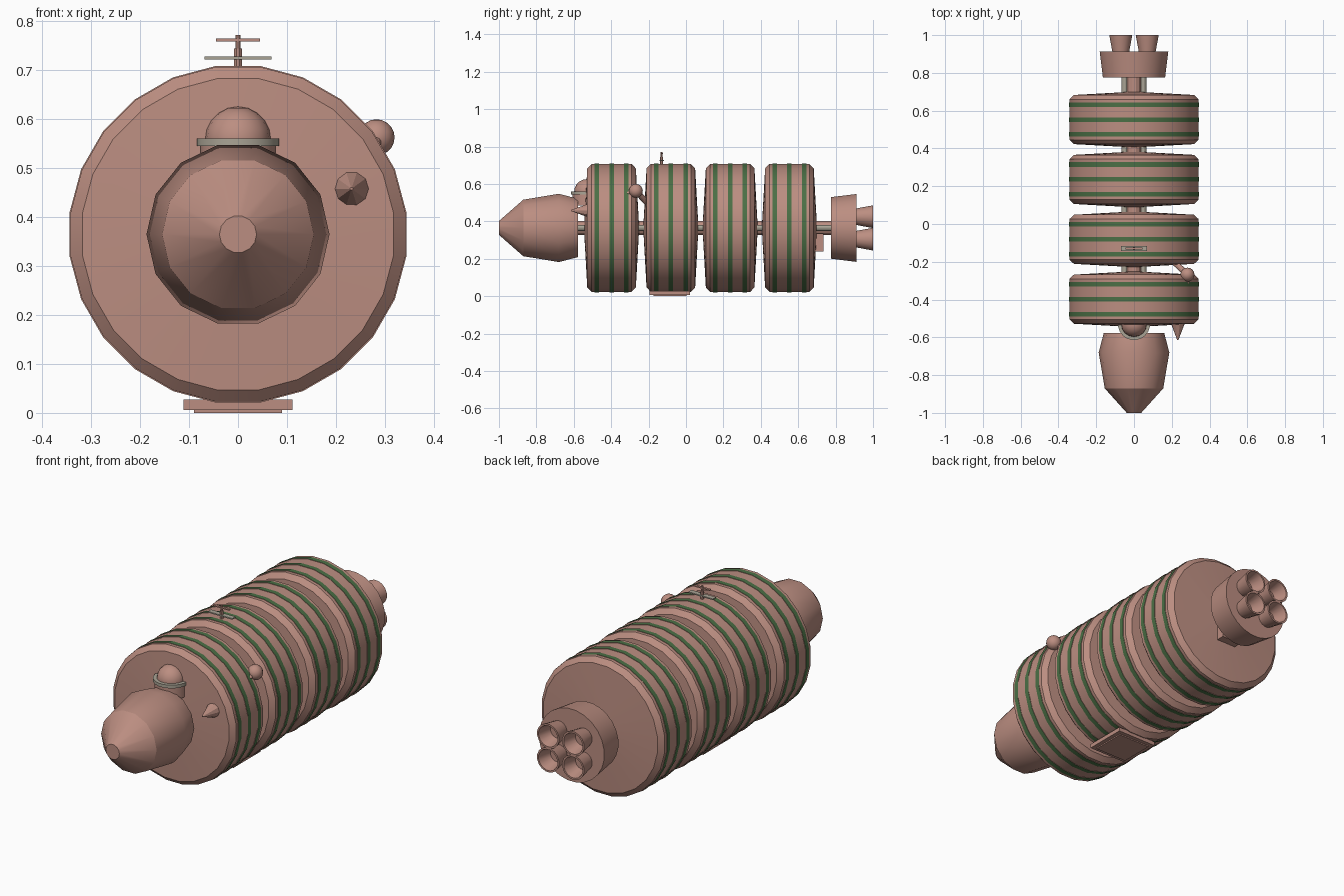
import bpy, bmesh
from math import pi, sin, cos, radians
from mathutils import Vector

cube = bpy.data.objects.get("Cube")
if cube:
    bpy.data.objects.remove(cube)

AXIS = 0.365  # height of the ship's long axis


def material(name, rgb):
    m = bpy.data.materials.new(name)
    m.use_nodes = True
    m.diffuse_color = (*rgb, 1)
    m.node_tree.nodes["Principled BSDF"].inputs["Base Color"].default_value = (*rgb, 1)
    return m


PINK = material("dusty pink", (0.50, 0.27, 0.22))
GREEN = material("stripe green", (0.07, 0.16, 0.06))
GREY = material("warm grey", (0.40, 0.37, 0.30))


def finish(name, bm, mats, smooth=True):
    bmesh.ops.remove_doubles(bm, verts=bm.verts, dist=1e-5)
    bmesh.ops.recalc_face_normals(bm, faces=bm.faces)
    mesh = bpy.data.meshes.new(name)
    bm.to_mesh(mesh)
    bm.free()
    for m in mats:
        mesh.materials.append(m)
    ob = bpy.data.objects.new(name, mesh)
    bpy.context.collection.objects.link(ob)
    if smooth:
        bpy.ops.object.select_all(action='DESELECT')
        ob.select_set(True)
        bpy.context.view_layer.objects.active = ob
        bpy.ops.object.shade_smooth_by_angle(angle=radians(28))
    return ob


def lathe(name, profile, sides, start, end, mats=(PINK,), bands=()):
    """Revolve (distance, radius) points about the line from start towards end."""
    start = Vector(start)
    axis = (Vector(end) - start).normalized()
    ref = Vector((0, 1, 0)) if abs(axis.z) > 0.9 else Vector((0, 0, 1))
    u = (ref - axis * ref.dot(axis)).normalized()
    v = axis.cross(u)
    bm = bmesh.new()
    rings = []
    for d, r in profile:
        ring = []
        for i in range(sides):
            a = 2 * pi * (i + 0.5) / sides
            ring.append(bm.verts.new(start + axis * d + (u * cos(a) + v * sin(a)) * r))
        rings.append(ring)
    for k in range(len(rings) - 1):
        for i in range(sides):
            j = (i + 1) % sides
            f = bm.faces.new((rings[k][i], rings[k][j], rings[k + 1][j], rings[k + 1][i]))
            f.material_index = 1 if k in bands else 0
    bmesh.ops.dissolve_degenerate(bm, dist=1e-6, edges=bm.edges)
    return finish(name, bm, mats)


def along_y(name, profile, sides, x=0, z=AXIS, **kw):
    return lathe(name, profile, sides, (x, 0, z), (x, 1, z), **kw)


def rod(name, a, b, r0, r1=None, sides=12, mat=PINK):
    r1 = r0 if r1 is None else r1
    length = (Vector(b) - Vector(a)).length
    return lathe(name, [(0, 0), (0, r0), (length, r1), (length, 0)], sides, a, b, (mat,))


def box(name, lo, hi, mat=PINK):
    bm = bmesh.new()
    bmesh.ops.create_cube(bm, size=1)
    for vert in bm.verts:
        vert.co = [(l + h) / 2 + c * (h - l) for c, l, h in zip(vert.co, lo, hi)]
    return finish(name, bm, (mat,), False)


def ball(name, centre, r):
    bm = bmesh.new()
    bmesh.ops.create_uvsphere(bm, u_segments=16, v_segments=10, radius=r)
    bmesh.ops.translate(bm, vec=centre, verts=bm.verts)
    return finish(name, bm, (PINK,))


# Four hull drums, each with three green stripes
R = 0.345
for n in range(4):
    c = -0.398 + 0.317 * n
    prof = [(c - 0.147, 0), (c - 0.145, 0.05), (c - 0.13, 0.321), (c - 0.107, R)]
    bands = []
    for s in (-0.079, 0, 0.079):
        lo, hi = c + s - 0.012, c + s + 0.012
        bands.append(len(prof) + 1)
        prof += [(lo, R), (lo, R + 0.002), (hi, R + 0.002), (hi, R)]
    prof += [(c + 0.107, R), (c + 0.13, 0.321), (c + 0.145, 0.05), (c + 0.147, 0)]
    along_y(f"hull_drum_{n + 1}", prof, 24, mats=(PINK, GREEN), bands=bands)

# Nose capsule
along_y("nose", [(-1, 0), (-1, 0.038), (-0.87, 0.155), (-0.68, 0.187),
                 (-0.577, 0.16), (-0.577, 0)], 14)

# Central spine with slim side rails
rod("spine", (0, -0.6, AXIS), (0, 0.8, AXIS), 0.038)
for side, x in (("left", 0.05), ("right", -0.05)):
    rod(f"spine_rail_{side}", (x, -0.59, AXIS), (x, 0.79, AXIS), 0.016, mat=GREY)

# Engine block and four hollow nozzles
along_y("engine_block", [(0.775, 0), (0.775, 0.166), (0.912, 0.183), (0.912, 0)], 24)
for x in (-0.07, 0.07):
    for z in (-0.06, 0.06):
        along_y("engine_nozzle", [(0.905, 0), (0.905, 0.044), (1, 0.062), (1, 0.053),
                                  (0.93, 0.036), (0.93, 0)], 16, x=x, z=AXIS + z)
box("engine_service_box", (-0.055, 0.685, 0.24), (0.055, 0.735, 0.335))

# Observation dome on the front drum
rod("dome_pedestal", (0, -0.53, 0.485), (0, -0.53, 0.547), 0.078, sides=20)
rod("dome_ring", (0, -0.53, 0.545), (0, -0.53, 0.561), 0.085, sides=20, mat=GREY)
ball("dome", (0, -0.53, 0.558), 0.068)

# Front cone sensor
rod("sensor_cone", (0.232, -0.525, 0.458), (0.232, -0.615, 0.458), 0.037, 0.003, 10)

# Ball pod on a slanted arm
ball("pod_ball", (0.283, -0.268, 0.563), 0.037)
rod("pod_arm", (0.283, -0.268, 0.563), (0.205, -0.195, 0.485), 0.016)
rod("pod_barrel", (0.283, -0.268, 0.563), (0.28, -0.325, 0.545), 0.016, 0.008)

# Antenna mast with cross bars
rod("antenna_mast", (0, -0.13, 0.69), (0, -0.13, 0.772), 0.006, sides=8)
rod("antenna_socket", (0, -0.13, 0.69), (0, -0.13, 0.745), 0.009, sides=8)
box("antenna_upper_bar", (-0.045, -0.136, 0.759), (0.045, -0.124, 0.765))
box("antenna_lower_bar", (-0.068, -0.142, 0.722), (0.068, -0.117, 0.728), GREY)

# Belly hatch
box("belly_plate", (-0.111, -0.195, 0.006), (0.111, 0.022, 0.027))
box("belly_hatch", (-0.09, -0.175, 0), (0.09, 0.002, 0.007))
